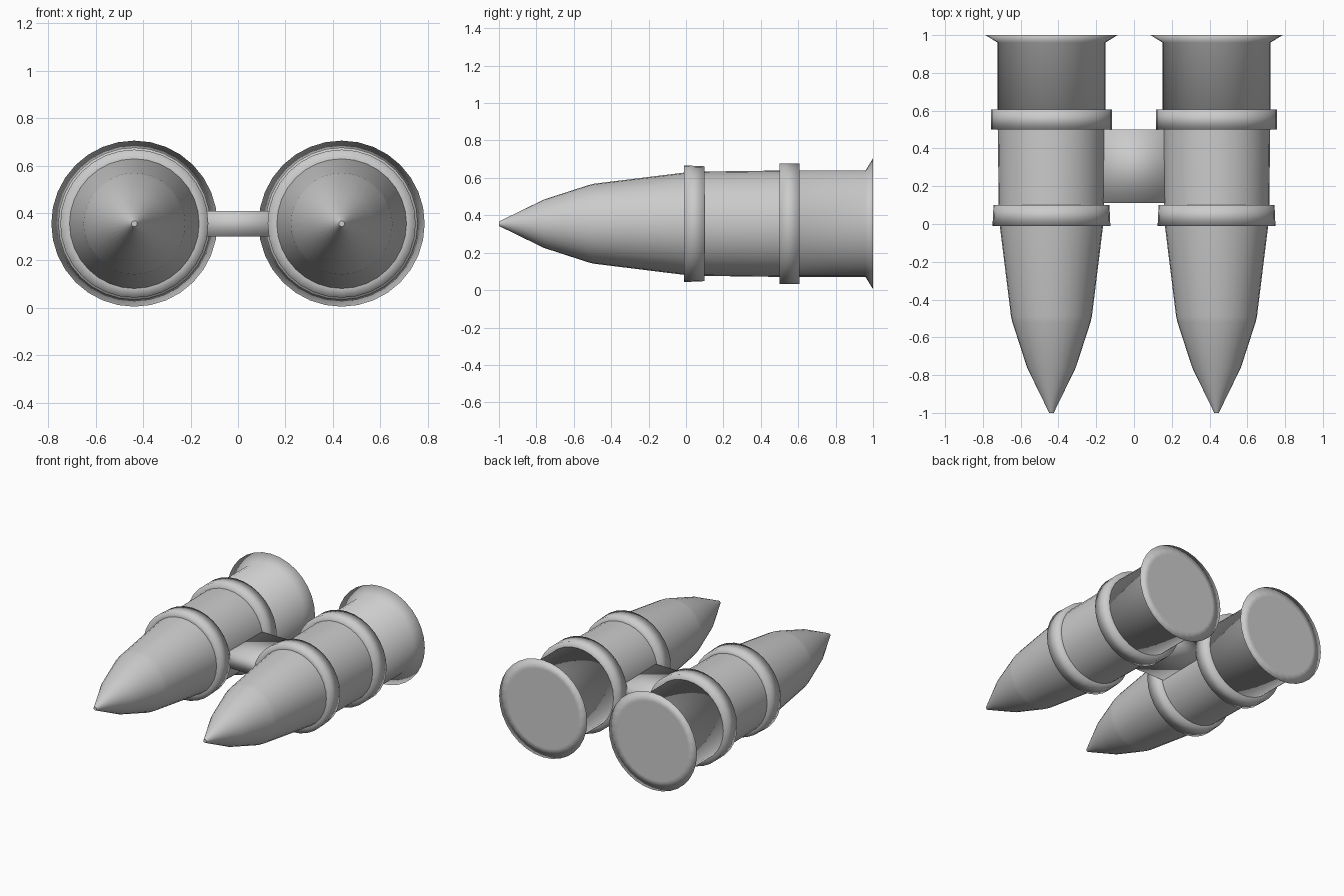
import bpy, bmesh, math

SIDES = 32
CX, CZ = 0.437, 0.355

old = bpy.data.objects.get("Cube")
if old:
    bpy.data.objects.remove(old, do_unlink=True)

grey = bpy.data.materials.new("light grey")
grey.use_nodes = True
colour = (0.6, 0.6, 0.6, 1)
grey.diffuse_color = colour
grey.node_tree.nodes["Principled BSDF"].inputs["Base Color"].default_value = colour


def finish(name, bm, angle=None):
    """Turn a bmesh into a smooth-shaded object; angle keeps sharper edges hard."""
    bmesh.ops.recalc_face_normals(bm, faces=bm.faces)
    mesh = bpy.data.meshes.new(name)
    bm.to_mesh(mesh)
    bm.free()
    mesh.materials.append(grey)
    obj = bpy.data.objects.new(name, mesh)
    bpy.context.collection.objects.link(obj)
    bpy.ops.object.select_all(action="DESELECT")
    obj.select_set(True)
    bpy.context.view_layer.objects.active = obj
    if angle is None:
        bpy.ops.object.shade_smooth()
    else:
        bpy.ops.object.shade_smooth_by_angle(angle=math.radians(angle))
    return obj


def lathe(name, profile, x, angle=None):
    """Closed solid turned around the lengthwise axis from (y, radius) points."""
    bm = bmesh.new()
    rings = []
    for y, r in profile:
        turn = [2 * math.pi * i / SIDES for i in range(SIDES)]
        rings.append([bm.verts.new((x + r * math.cos(a), y, CZ + r * math.sin(a)))
                      for a in turn])
    for a, b in zip(rings, rings[1:]):
        for i in range(SIDES):
            j = (i + 1) % SIDES
            bm.faces.new((a[i], a[j], b[j], b[i]))
    bm.faces.new(rings[0])
    bm.faces.new(rings[-1])
    return finish(name, bm, angle)


nose = [(-1, 0.012), (-0.76, 0.129), (-0.52, 0.207), (-0.49, 0.214), (0.02, 0.277)]
barrel = [(0.02, 0.278), (0.55, 0.285)]
tail = [(0.55, 0.285), (0.96, 0.285), (1, 0.35), (1, 0.28)]
front_collar = [(-0.01, 0.27), (-0.01, 0.312), (0.1, 0.307), (0.1, 0.27)]
rear_collar = [(0.5, 0.27), (0.5, 0.321), (0.607, 0.321), (0.607, 0.27)]

# Two matching pods
for side, x in (("left", CX), ("right", -CX)):
    lathe(side + "_nose", nose, x, 40)
    lathe(side + "_barrel", barrel, x, 40)
    lathe(side + "_tail", tail, x)
    lathe(side + "_front_collar", front_collar, x)
    lathe(side + "_rear_collar", rear_collar, x)

# Bridge joining the pods
bm = bmesh.new()
bmesh.ops.create_cube(bm, size=1)
for v in bm.verts:
    v.co.x *= 0.4
    v.co.y = 0.305 + v.co.y * 0.39
    v.co.z = CZ + v.co.z * 0.108
finish("bridge", bm)
